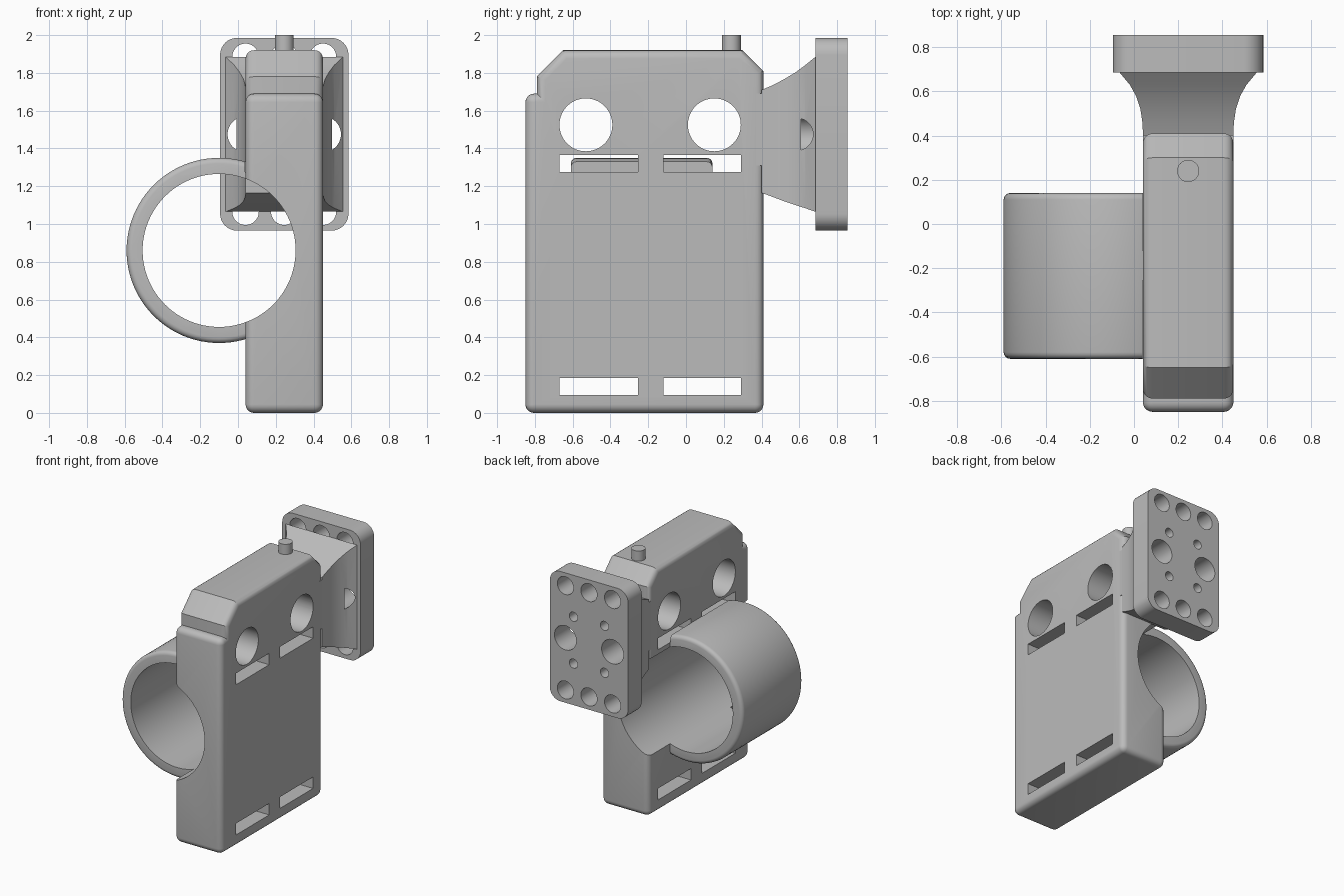
import bpy, bmesh, math
from mathutils import Vector, Matrix

cube = bpy.data.objects.get("Cube")
if cube:
    bpy.data.objects.remove(cube, do_unlink=True)

GREY = (0.5, 0.5, 0.5, 1)
mat = bpy.data.materials.new("plain grey")
mat.use_nodes = True
mat.diffuse_color = GREY
mat.node_tree.nodes["Principled BSDF"].inputs["Base Color"].default_value = GREY


def make(name, bm):
    bmesh.ops.remove_doubles(bm, verts=bm.verts, dist=1e-5)
    bmesh.ops.recalc_face_normals(bm, faces=bm.faces)
    mesh = bpy.data.meshes.new(name)
    bm.to_mesh(mesh)
    bm.free()
    obj = bpy.data.objects.new(name, mesh)
    bpy.context.collection.objects.link(obj)
    mesh.materials.append(mat)
    return obj


def loft(name, rings):
    bm = bmesh.new()
    loops = [[bm.verts.new(p) for p in ring] for ring in rings]
    for a, b in zip(loops, loops[1:]):
        for i in range(len(a)):
            j = (i + 1) % len(a)
            bm.faces.new((a[i], a[j], b[j], b[i]))
    bm.faces.new(loops[0][::-1])
    bm.faces.new(loops[-1])
    return make(name, bm)


def box(name, x, y, z):
    return loft(name, [[(a, y[0], z[0]), (a, y[1], z[0]), (a, y[1], z[1]), (a, y[0], z[1])] for a in x])


def cylinder(name, axis, centre, radius, length, segments=48):
    turn = {"X": Matrix.Rotation(math.pi / 2, 4, "Y"),
            "Y": Matrix.Rotation(math.pi / 2, 4, "X"), "Z": Matrix()}[axis]
    bm = bmesh.new()
    bmesh.ops.create_cone(bm, cap_ends=True, segments=segments, radius1=radius, radius2=radius,
                          depth=length, matrix=Matrix.Translation(centre) @ turn)
    return make(name, bm)


def apply(obj, mod):
    bpy.context.view_layer.objects.active = obj
    bpy.ops.object.modifier_apply(modifier=mod.name)


def combine(obj, tool, operation="DIFFERENCE", keep=False):
    mod = obj.modifiers.new("combine", "BOOLEAN")
    mod.solver = "EXACT"
    mod.operation = operation
    mod.object = tool
    apply(obj, mod)
    if not keep:
        bpy.data.objects.remove(tool, do_unlink=True)


def round_ends(obj, width):
    mod = obj.modifiers.new("rounding", "BEVEL")
    mod.width = width
    mod.segments = 4
    mod.limit_method = "ANGLE"
    mod.angle_limit = math.radians(50)
    apply(obj, mod)


# Housing: side profile (y, z, rounded corner?) with quarter-round side edges
R, STEPS = 0.045, 5
CORNERS = [(-.85, 0, 1), (.41, 0, 1), (.41, 1.81, 0), (.30, 1.92, 0),
           (-.65, 1.92, 0), (-.79, 1.78, 0), (-.79, 1.69, 0), (-.85, 1.69, 1)]


def outline(inset):
    pts = [Vector(c[:2]) for c in CORNERS]
    n = len(pts)
    normals = []
    for i in range(n):
        d = (pts[(i + 1) % n] - pts[i]).normalized()
        normals.append(Vector((d.y, -d.x)))
    result = []
    for i, p in enumerate(pts):
        a, b = normals[i - 1], normals[i]
        mitre = (a + b) / (1 + a.dot(b))
        if CORNERS[i][2]:
            for k in range(STEPS + 1):
                t = math.pi / 2 * k / STEPS
                result.append(p - mitre * R + (a * math.cos(t) + b * math.sin(t)) * (R - inset))
        else:
            result.append(p - mitre * inset)
    return result


X0, X1 = 0.04, 0.45
layers = []
for k in range(STEPS + 1):
    t = math.pi / 2 * k / STEPS
    layers.append((X0 + R * (1 - math.cos(t)), R * (1 - math.sin(t))))
layers += [(X0 + X1 - x, d) for x, d in reversed(layers)]
housing = loft("housing", [[(x, p.x, p.y) for p in outline(d)] for x, d in layers])

# Ring sleeve joined to the housing, then bored through
sleeve = cylinder("sleeve", "Y", (-.10, -.235, .86), .49, .75, 96)
round_ends(sleeve, .03)
combine(housing, sleeve, "UNION")
combine(housing, cylinder("bore", "Y", (-.10, -.2, .86), .405, 2, 96))

# Strap slots and round side holes
for y0, y1 in ((-.67, -.255), (-.12, .29)):
    for z0, z1 in ((.095, .185), (1.275, 1.365)):
        combine(housing, box("slot", (X0 - .002, .6), (y0, y1), (z0, z1)))
for y in (-.53, .15):
    combine(housing, cylinder("side_hole", "X", (.25, y, 1.525), .14, 1, 64))

# Mounting plate with rounded corners
CX, CZ = .245, 1.475
ring = []
for q, (sx, sz) in enumerate(((1, 1), (-1, 1), (-1, -1), (1, -1))):
    for k in range(9):
        t = math.pi / 2 * (q + k / 8)
        ring.append((CX + sx * .25 + .09 * math.cos(t), CZ + sz * .42 + .09 * math.sin(t)))
plate = loft("mounting_plate", [[(x, y, z) for x, z in ring] for y in (.685, .855)])

# Flared neck between housing and plate: y, half width, bottom, top
NECK = [(.40, .204, 1.165, 1.71), (.46, .207, 1.143, 1.735), (.52, .216, 1.12, 1.767),
        (.58, .236, 1.10, 1.803), (.63, .264, 1.084, 1.84), (.685, .31, 1.065, 1.885)]
neck = loft("flared_neck", [[(CX - w, y, a), (CX + w, y, a), (CX + w, y, b), (CX - w, y, b)]
                            for y, w, a, b in NECK])
neck_root = box("neck_root", (X0 + .001, X1 - .001), (.36, .415), (1.31, 1.69))

# Plate holes: rows of three, two large blind holes, four small ones
for sz in (-1, 1):
    for i in (-1, 0, 1):
        combine(plate, cylinder("row_hole", "Y", (CX + i * .205, .75, CZ + sz * .41), .07, .4))
    for sx in (-1, 1):
        combine(plate, cylinder("small_hole", "Y", (CX + sx * .135, .75, CZ + sz * .184), .036, .4, 32))
for sx in (-1, 1):
    large = cylinder("large_hole", "Y", (CX + sx * .205, .81, CZ), .095, .4)
    combine(plate, large, keep=True)
    combine(neck, large)

# Top pin
pin = cylinder("top_pin", "Z", (.245, .24, 1.95), .05, .1)

for obj in (housing, plate, neck, neck_root, pin):
    bpy.ops.object.select_all(action="DESELECT")
    obj.select_set(True)
    bpy.context.view_layer.objects.active = obj
    bpy.ops.object.shade_smooth_by_angle(angle=math.radians(30))
